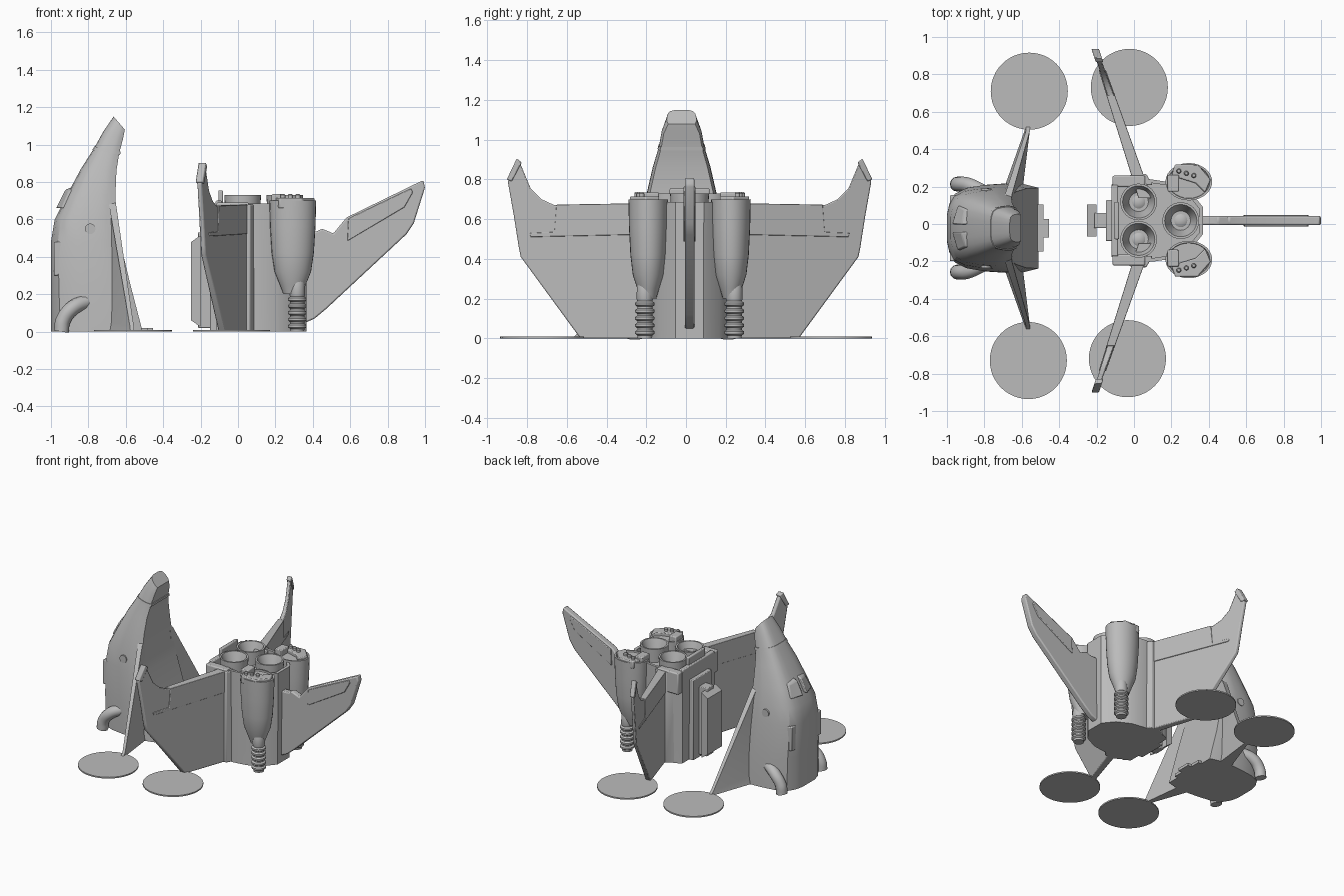
import bpy, bmesh
from math import sin, cos, pi
from mathutils import Vector

cube = bpy.data.objects.get("Cube")
if cube:
    bpy.data.objects.remove(cube, do_unlink=True)

grey = bpy.data.materials.new("plain_grey")
grey.use_nodes = True
colour = (0.5, 0.5, 0.5, 1)
grey.diffuse_color = colour
grey.node_tree.nodes["Principled BSDF"].inputs["Base Color"].default_value = colour
parts = []
NOSE_Y, REAR_Y = -0.022, 0.018


def finish(name, bm, bevel=0):
    bmesh.ops.recalc_face_normals(bm, faces=bm.faces)
    me = bpy.data.meshes.new(name)
    bm.to_mesh(me)
    bm.free()
    me.materials.append(grey)
    ob = bpy.data.objects.new(name, me)
    bpy.context.collection.objects.link(ob)
    if bevel:
        m = ob.modifiers.new("bevel", 'BEVEL')
        m.width, m.segments = bevel, 2
    parts.append(ob)
    return ob


def loft(name, rings, bevel=0):
    """Skin a stack of closed rings and cap both ends."""
    bm = bmesh.new()
    rows = [[bm.verts.new(p) for p in r] for r in rings]
    n = len(rows[0])
    for a, b in zip(rows, rows[1:]):
        for i in range(n):
            bm.faces.new((a[i], a[(i + 1) % n], b[(i + 1) % n], b[i]))
    bm.faces.new(rows[0])
    bm.faces.new(rows[-1])
    return finish(name, bm, bevel)


def box(name, lo, hi, bevel=0):
    def ring(z):
        return [(lo[0], lo[1], z), (hi[0], lo[1], z), (hi[0], hi[1], z), (lo[0], hi[1], z)]
    return loft(name, [ring(lo[2]), ring(hi[2])], bevel)


def lathe(name, x, y, profile, n=32, sx=1, sy=1):
    """Turn (radius, z) points about a vertical axis."""
    return loft(name, [[(x + sx * r * cos(2 * pi * i / n), y + sy * r * sin(2 * pi * i / n), z)
                        for i in range(n)] for r, z in profile])


def tube(name, path, radius):
    cu = bpy.data.curves.new(name, 'CURVE')
    cu.dimensions = '3D'
    cu.bevel_depth, cu.bevel_resolution, cu.use_fill_caps = radius, 4, True
    sp = cu.splines.new('BEZIER')
    sp.bezier_points.add(len(path) - 1)
    for bp, co in zip(sp.bezier_points, path):
        bp.co = co
        bp.handle_left_type = bp.handle_right_type = 'AUTO'
    ob = bpy.data.objects.new(name, cu)
    bpy.context.collection.objects.link(ob)
    cu.materials.append(grey)


# --- Nose section: outline swept up a leaning spine
half = [(0, .3), (.03, .55), (.1, .78), (.25, .91), (.45, .97), (.68, 1), (.84, .98), (1, .9)]
outline = half + [(u, -v) for u, v in reversed(half)]
# front x, front z, belly x, belly z, half width
stations = [(-1, 0, -.51, 0, .24), (-1, .25, -.575, .25, .236), (-1, .48, -.63, .48, .216),
            (-.98, .6, -.652, .62, .2), (-.92, .72, -.655, .74, .175),
            (-.84, .87, -.65, .86, .145), (-.77, .98, -.635, .955, .115),
            (-.72, 1.07, -.615, 1.03, .1), (-.665, 1.15, -.605, 1.08, .075)]
loft("nose_hull", [[(a + (c - a) * u, NOSE_Y + w * v, b + (d - b) * u) for u, v in outline]
                   for a, b, c, d, w in stations])
# Seam band under the nose tip
loft("nose_tip_band", [[(a + (c - a) * u, NOSE_Y + w * v, b + (d - b) * u) for u, v in outline]
                       for a, b, c, d, w in [(-.779, .972, -.63, .945, .121),
                                             (-.768, .99, -.628, .963, .117)]])
box("nose_tab_wide", (-.56, NOSE_Y - .125, 0), (-.485, NOSE_Y + .125, .02))
box("nose_tab_narrow", (-.5, NOSE_Y - .05, 0), (-.455, NOSE_Y + .05, .02))
for s, side in ((1, "left"), (-1, "right")):
    def ny(v):
        return NOSE_Y + s * v
    # Triangular strake down to the foot disc
    loft(side + "_strake", [
        [(-.71, ny(.17), 0), (-.6, ny(.17), 0), (-.555, ny(.55), 0), (-.575, ny(.55), 0)],
        [(-.7, ny(.17), .06), (-.61, ny(.17), .06), (-.557, ny(.52), .03), (-.578, ny(.52), .03)],
        [(-.69, ny(.15), .7), (-.655, ny(.15), .7), (-.652, ny(.18), .68), (-.69, ny(.18), .68)]])
    tube(side + "_nose_pipe", [(-.945, ny(.235), 0), (-.935, ny(.235), .06),
                               (-.885, ny(.23), .125), (-.8, ny(.19), .165)], .04)
    # Round port on the flank
    bm = bmesh.new()
    bmesh.ops.create_cone(bm, cap_ends=True, segments=24, radius1=.028, radius2=.028, depth=.02)
    for v in bm.verts:
        v.co = Vector((-.79 + v.co.x, ny(.203) + v.co.z, .55 + v.co.y))
    finish(side + "_port", bm)
    box(side + "_nose_hatch", (-.985, min(ny(.12), ny(.176)), .3),
        (-.93, max(ny(.12), ny(.176)), .48), .006)
    # Brow over the windscreen
    loft(side + "_windscreen_brow", [
        [(-.975, ny(.02), .66), (-.9, ny(.02), .66), (-.9, ny(.12), .66), (-.945, ny(.12), .66)],
        [(-.925, ny(.02), .76), (-.87, ny(.02), .78), (-.87, ny(.1), .77), (-.905, ny(.1), .75)]],
        .008)

# --- Rear section body with a raised rim round the engine bay
bhalf = [(-.115, .19), (-.07, .215), (.1, .215), (.2, .2), (.3, .15), (.365, .07)]
body = bhalf + [(x, -y) for x, y in reversed(bhalf)]


def bring(z, k=1):
    return [(.125 + (x - .125) * k, REAR_Y + y * k, z) for x, y in body]


loft("rear_body", [bring(0), bring(.1), bring(.6, 1.02), bring(.685, 1.02),
                   bring(.685, .93), bring(.63, .93)])
box("front_bulkhead", (-.12, REAR_Y - .19, .55), (-.085, REAR_Y + .19, .7), .006)
box("bulkhead_lug", (-.105, REAR_Y - .1, .68), (-.08, REAR_Y + .1, .755), .006)
for x, dy in ((.025, .1), (.025, -.1), (.25, 0)):
    lathe("engine_nozzle", x, REAR_Y + dy, [(.09, .58), (.096, .69), (.098, .73), (.086, .73),
                                            (.075, .7), (.045, .61), (.035, .61), (.035, .635),
                                            (.02, .645)])

# Docking rail on the front face
box("rail_web", (-.215, REAR_Y - .04, .02), (-.1, REAR_Y + .04, .53), .005)
box("rail_base", (-.15, REAR_Y - .11, 0), (-.1, REAR_Y + .11, .6), .005)
loft("rail_head", [[(-.25, y, .06), (-.2, y, .025), (-.2, y, .515), (-.25, y, .48)]
                   for y in (REAR_Y - .085, REAR_Y + .085)])


# --- Wings and tail fin: flat outlines with tapering thickness
def wing_panel(name, pts, s, thick, bevel=.006):
    rings = []
    for side in (-1, 1):
        rings.append([(.1 - .335 * d + side * thick(d), REAR_Y + s * d, z) for d, z in pts])
    return loft(name, rings, bevel)


wing = [(.12, 0), (.55, 0), (.85, .41), (.86, .46), (.885, .62), (.915, .79), (.87, .9),
        (.85, .875), (.8, .755), (.745, .7), (.68, .67), (.12, .68)]
winglet_edge = [(.895, .79), (.92, .8), (.87, .905), (.845, .885)]
spar = [(.12, .525), (.8, .51), (.805, .53), (.68, .535), (.67, .673), (.12, .682)]
for s, side in ((1, "left"), (-1, "right")):
    wing_panel(side + "_wing", wing, s, lambda d: .034 - .024 * d)
    wing_panel(side + "_wing_spar", spar, s, lambda d: .039 - .024 * d, .003)
    wing_panel(side + "_winglet_tip", winglet_edge, s, lambda d: .02, .005)
    # Root fairing joining the wing and body
    loft(side + "_wing_root", [[(x, REAR_Y + s * y, z) for x, y in
                                ((-.1, .19), (.1, .19), (.065, .25), (-.01, .25))]
                               for z in (0, .68)], .006)
    box(side + "_wing_bracket", (-.115, REAR_Y + s * .21 - .03, .53),
        (.06, REAR_Y + s * .21 + .03, .69), .008)

    # Side pod with ribbed lower barrel
    py = REAR_Y + s * .208
    lathe(side + "_pod", .293, py, [(.4, .2), (.55, .25), (.78, .32), (.9, .42), (.97, .56),
                                    (1, .7), (.9, .7), (.88, .69)], 28, .125, .1)
    loft(side + "_pod_crown", [[(x, REAR_Y + s * y, z) for x, y in
                                ((.2, .24), (.22, .3), (.34, .3), (.41, .22), (.38, .15), (.33, .2))]
                               for z in (.66, .715)], .006)
    for i in range(3):
        lathe(side + "_pod_stud", .24 + .04 * i, REAR_Y + s * (.265 - .012 * i),
              [(.013, .7), (.013, .73), (.008, .737)], 12)
    box(side + "_pod_cap", (.18, REAR_Y + s * .2 - .045, .66),
        (.24, REAR_Y + s * .2 + .045, .735), .006)
    ribs = [(.036, 0)]
    for i in range(5):
        z = .015 + i * .036
        ribs += [(.038, z), (.049, z + .008), (.049, z + .02), (.038, z + .028)]
    ribs += [(.042, .2), (.04, .26), (.025, .31)]
    lathe(side + "_pod_barrel", .317, REAR_Y + s * .225, ribs, 24)

fin = [(.3, .03), (.365, .05), (.41, .07), (.47, .12), (.9, .52), (.94, .58), (1, .77),
       (.99, .81), (.58, .61), (.51, .525), (.45, .55), (.42, .535), (.3, .53)]
fin_inset = [(.585, .485), (.89, .665), (.935, .745), (.925, .765), (.59, .605)]
for name, pts, t, b in (("tail_fin", fin, .024, .008), ("tail_fin_panel", fin_inset, .031, .004)):
    loft(name, [[(x, REAR_Y + k * t, z) for x, z in pts] for k in (-1, 1)], b)

# --- Thin foot discs
for x, y in ((-.56, .71), (-.565, -.73), (-.025, .73), (-.035, -.72)):
    lathe("foot_disc", x, y, [(.206, 0), (.206, .01)], 48)

bpy.ops.object.select_all(action='DESELECT')
for ob in parts:
    ob.select_set(True)
bpy.context.view_layer.objects.active = parts[0]
bpy.ops.object.shade_smooth_by_angle(angle=.6)
